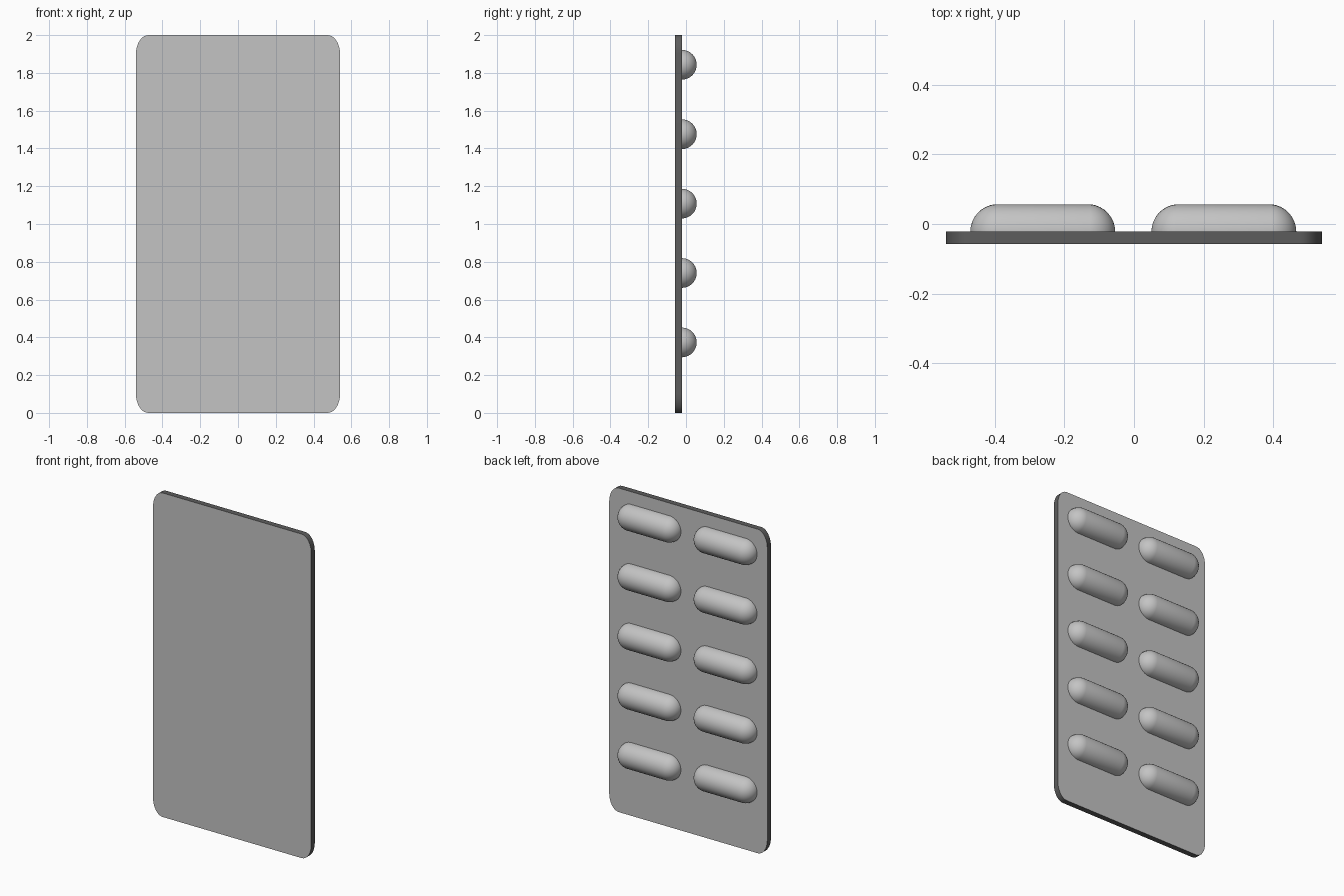
import bpy, bmesh, math
from mathutils import Matrix

cube = bpy.data.objects.get("Cube")
if cube:
    bpy.data.objects.remove(cube, do_unlink=True)


def material(name, value):
    mat = bpy.data.materials.new(name)
    mat.use_nodes = True
    colour = (value, value, value, 1)
    mat.diffuse_color = colour
    mat.node_tree.nodes["Principled BSDF"].inputs["Base Color"].default_value = colour
    return mat


def make_object(name, bm, mats):
    mesh = bpy.data.meshes.new(name)
    bm.to_mesh(mesh)
    bm.free()
    for mat in mats:
        mesh.materials.append(mat)
    obj = bpy.data.objects.new(name, mesh)
    bpy.context.collection.objects.link(obj)
    bpy.ops.object.select_all(action="DESELECT")
    obj.select_set(True)
    bpy.context.view_layer.objects.active = obj
    bpy.ops.object.shade_smooth_by_angle(angle=math.radians(40))
    return obj


foil = material("light grey", 0.55)
rim = material("dark grey rim", 0.11)

HALF_W, HEIGHT = 0.54, 2.0
FRONT_Y, BACK_Y = -0.057, -0.022
CORNER_X, CORNER_Z, STEPS = 0.065, 0.1, 8

# Backing sheet: rounded rectangle extruded in y
bm = bmesh.new()
outline = []
for i, (sx, sz) in enumerate([(1, 1), (-1, 1), (-1, -1), (1, -1)]):
    for s in range(STEPS + 1):
        a = (i + s / STEPS) * math.pi / 2
        x = sx * (HALF_W - CORNER_X) + CORNER_X * math.cos(a)
        z = HEIGHT / 2 + sz * (HEIGHT / 2 - CORNER_Z) + CORNER_Z * math.sin(a)
        outline.append(bm.verts.new((x, FRONT_Y, z)))
face = bm.faces.new(outline)
extruded = bmesh.ops.extrude_face_region(bm, geom=[face], use_keep_orig=True)
moved = [v for v in extruded["geom"] if isinstance(v, bmesh.types.BMVert)]
bmesh.ops.translate(bm, verts=moved, vec=(0, BACK_Y - FRONT_Y, 0))
bmesh.ops.recalc_face_normals(bm, faces=bm.faces[:])
for f in bm.faces:
    f.material_index = 0 if abs(f.normal.y) > 0.5 else 1
make_object("backing_sheet", bm, [foil, rim])

# Capsule pockets: stretched spheres, cut just inside the sheet
RADIUS, HALF_LENGTH = 0.079, 0.208


def pocket(name, x, z):
    bm = bmesh.new()
    bmesh.ops.create_uvsphere(bm, u_segments=32, v_segments=17, radius=RADIUS,
                              matrix=Matrix.Rotation(math.pi / 2, 4, "Y"))
    for v in bm.verts:
        v.co.x += math.copysign(HALF_LENGTH - RADIUS, v.co.x)
    bmesh.ops.bisect_plane(bm, geom=bm.verts[:] + bm.edges[:] + bm.faces[:],
                           plane_co=(0, -0.01, 0), plane_no=(0, 1, 0),
                           clear_inner=True)
    obj = make_object(name, bm, [foil])
    obj.location = (x, BACK_Y, z)


for row in range(5):
    z = 0.373 + row * 0.3675
    pocket(f"pocket_right_{row + 1}", -0.262, z)
    pocket(f"pocket_left_{row + 1}", 0.258, z)
